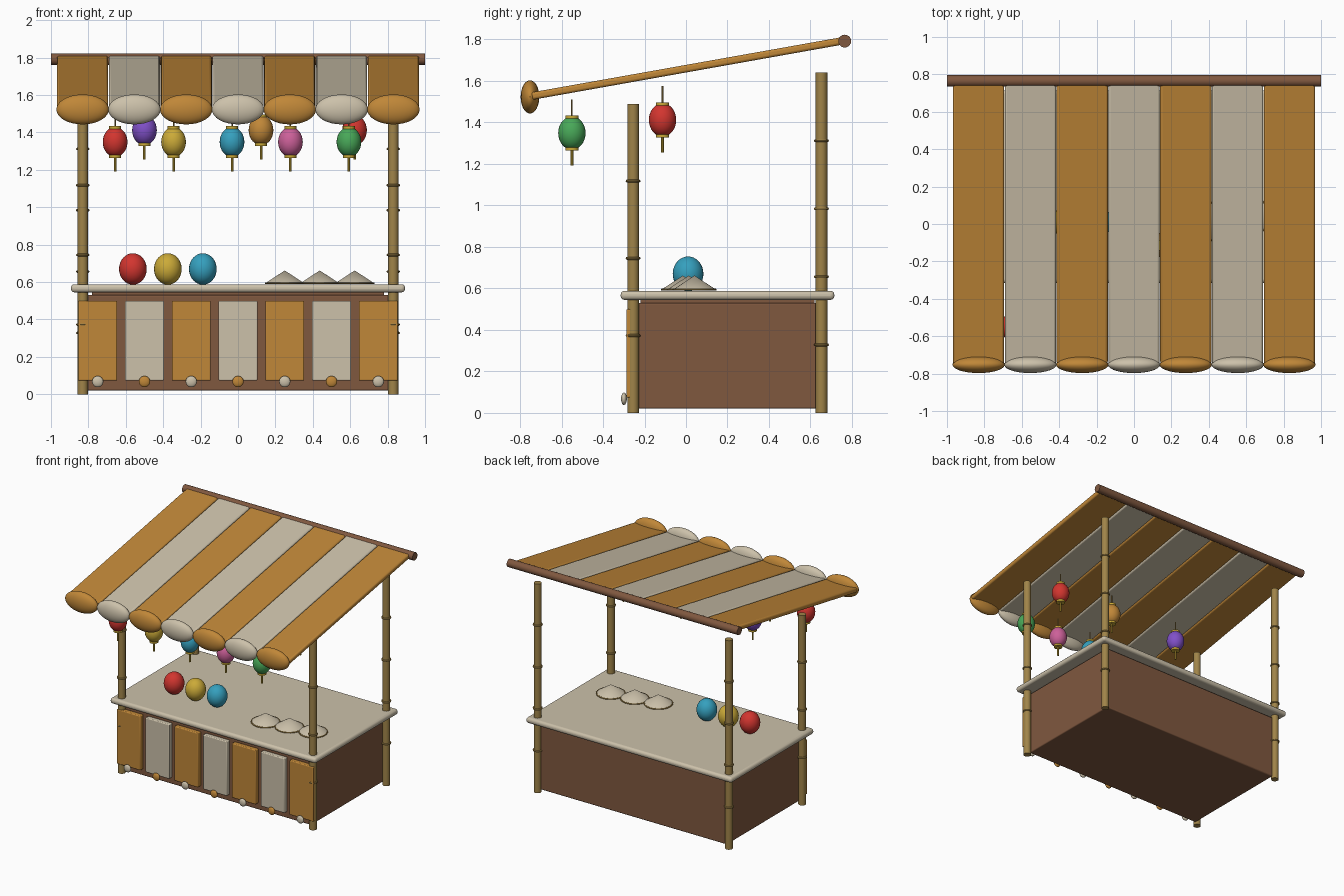
import bpy, math

if "Cube" in bpy.data.objects:
    bpy.data.objects.remove(bpy.data.objects["Cube"])

def material(name, hex_code):
    def lin(c):
        return c / 12.92 if c <= 0.04045 else ((c + 0.055) / 1.055) ** 2.4
    m = bpy.data.materials.new(name)
    m.diffuse_color = [lin(int(hex_code[i:i + 2], 16) / 255) for i in (0, 2, 4)] + [1]
    m.use_nodes = True
    m.node_tree.nodes["Principled BSDF"].inputs["Base Color"].default_value = m.diffuse_color
    return m

ORANGE = material("orange cloth", "C08738")
CREAM = material("cream cloth", "CCC1AA")
BROWN = material("brown wood", "80583F")
BAMBOO = material("bamboo", "A08449")
RED = material("red paper", "D2352F")
YELLOW = material("yellow paper", "CBAA38")
BLUE = material("blue paper", "35A0BE")
GREEN = material("green paper", "48A858")
PINK = material("pink paper", "CC6099")
PURPLE = material("purple paper", "8050C8")

def finish(name, mat, smooth=True):
    o = bpy.context.object
    o.name = name
    o.data.materials.append(mat)
    if smooth:
        bpy.ops.object.shade_smooth_by_angle(angle=math.radians(35))
    return o

def box(name, lo, hi, mat, bevel=0.0, rot=0.0):
    mid = [(a + b) / 2 for a, b in zip(lo, hi)]
    bpy.ops.mesh.primitive_cube_add(size=1, location=mid, rotation=(rot, 0, 0))
    bpy.context.object.scale = [b - a for a, b in zip(lo, hi)]
    bpy.ops.object.transform_apply(location=False, rotation=False, scale=True)
    if bevel:
        mod = bpy.context.object.modifiers.new("bevel", 'BEVEL')
        mod.width, mod.segments = bevel, 3
    return finish(name, mat)

def rod(name, loc, r, depth, mat, rot=(0, 0, 0), sides=20):
    bpy.ops.mesh.primitive_cylinder_add(vertices=sides, radius=r, depth=depth, location=loc, rotation=rot)
    return finish(name, mat)

def ball(name, loc, radii, mat):
    bpy.ops.mesh.primitive_uv_sphere_add(segments=28, ring_count=16, radius=1, location=loc)
    bpy.context.object.scale = radii
    bpy.ops.object.transform_apply(location=False, rotation=False, scale=True)
    return finish(name, mat)

# Counter body and top
box("counter_body", (-0.81, -0.25, 0.02), (0.81, 0.65, 0.53), BROWN, 0.008)
box("counter_top", (-0.893, -0.315, 0.545), (0.893, 0.715, 0.588), CREAM, 0.018)
box("counter_top_support", (-0.78, -0.22, 0.52), (0.78, 0.62, 0.56), BROWN)

# Bamboo posts with node rings
for side, x in (("left", -0.83), ("right", 0.83)):
    for end, y, h, n in (("front", -0.255, 1.49, 4), ("back", 0.653, 1.64, 5)):
        rod(f"{end}_{side}_post", (x, y, h / 2), 0.028, h, BAMBOO)
        for k in range(1, n):
            bpy.ops.mesh.primitive_torus_add(location=(x, y, h * k / n), major_radius=0.029, minor_radius=0.007,
                                             major_segments=20, minor_segments=8)
            finish(f"{end}_{side}_post_ring_{k}", BAMBOO)

# Awning stripes with rounded front ends, front panels with knobs
TILT = math.atan2(0.27, 1.518)
LENGTH = 1.525
for i in range(7):
    main, other = (ORANGE, CREAM) if i % 2 == 0 else (CREAM, ORANGE)
    x = (i - 3) * 0.277
    box(f"awning_stripe_{i}", (x - 0.137, 0.005 - LENGTH / 2, 1.642), (x + 0.137, 0.005 + LENGTH / 2, 1.678),
        main, 0.012, TILT)
    ball(f"awning_scallop_{i}", (x, -0.752, 1.523), (0.14, 0.045, 0.08), main)
    x = (i - 3) * 0.25
    box(f"front_panel_{i}", (x - 0.104, -0.287, 0.073), (x + 0.104, -0.248, 0.5), main, 0.006)
    ball(f"panel_knob_{i}", (x, -0.299, 0.068), (0.03, 0.014, 0.03), other)
rod("awning_back_beam", (0, 0.765, 1.792), 0.031, 2.0, BROWN, (0, math.pi / 2, 0))

# Hanging lanterns: paper body, two caps, string and tassel
def lantern(i, x, y, z, mat):
    ball(f"lantern_{i}", (x, y, z), (0.066, 0.066, 0.08), mat)
    for part, dz in (("top", 0.075), ("bottom", -0.075)):
        rod(f"lantern_{i}_{part}_cap", (x, y, z + dz), 0.032, 0.02, YELLOW)
    rod(f"lantern_{i}_string", (x, y, z + 0.12), 0.004, 0.085, BAMBOO, sides=8)
    rod(f"lantern_{i}_tassel", (x, y, z - 0.12), 0.007, 0.075, YELLOW, sides=10)

for i, mat in enumerate((RED, YELLOW, BLUE, PINK, GREEN)):
    lantern(i, -0.657 + 0.3125 * i, -0.55, 1.349, mat)
for i, (x, mat) in enumerate(((-0.5, PURPLE), (0.123, ORANGE), (0.623, RED))):
    lantern(5 + i, x, -0.113, 1.412, mat)

# Paper balls and cone hats on the counter
for i, mat in enumerate((RED, YELLOW, BLUE)):
    ball(f"counter_ball_{i}", (-0.562 + 0.187 * i, 0.01, 0.67), (0.074, 0.074, 0.084), mat)
    loc = (0.25 + 0.187 * i, -0.015 + 0.028 * i, 0.628)
    bpy.ops.mesh.primitive_cone_add(vertices=28, radius1=0.104, radius2=0, depth=0.068, location=loc)
    finish(f"cone_hat_{i}", CREAM)
    bpy.ops.mesh.primitive_torus_add(location=(loc[0], loc[1], 0.594), major_radius=0.101, minor_radius=0.005,
                                     major_segments=28, minor_segments=8)
    finish(f"cone_hat_rim_{i}", BAMBOO)
